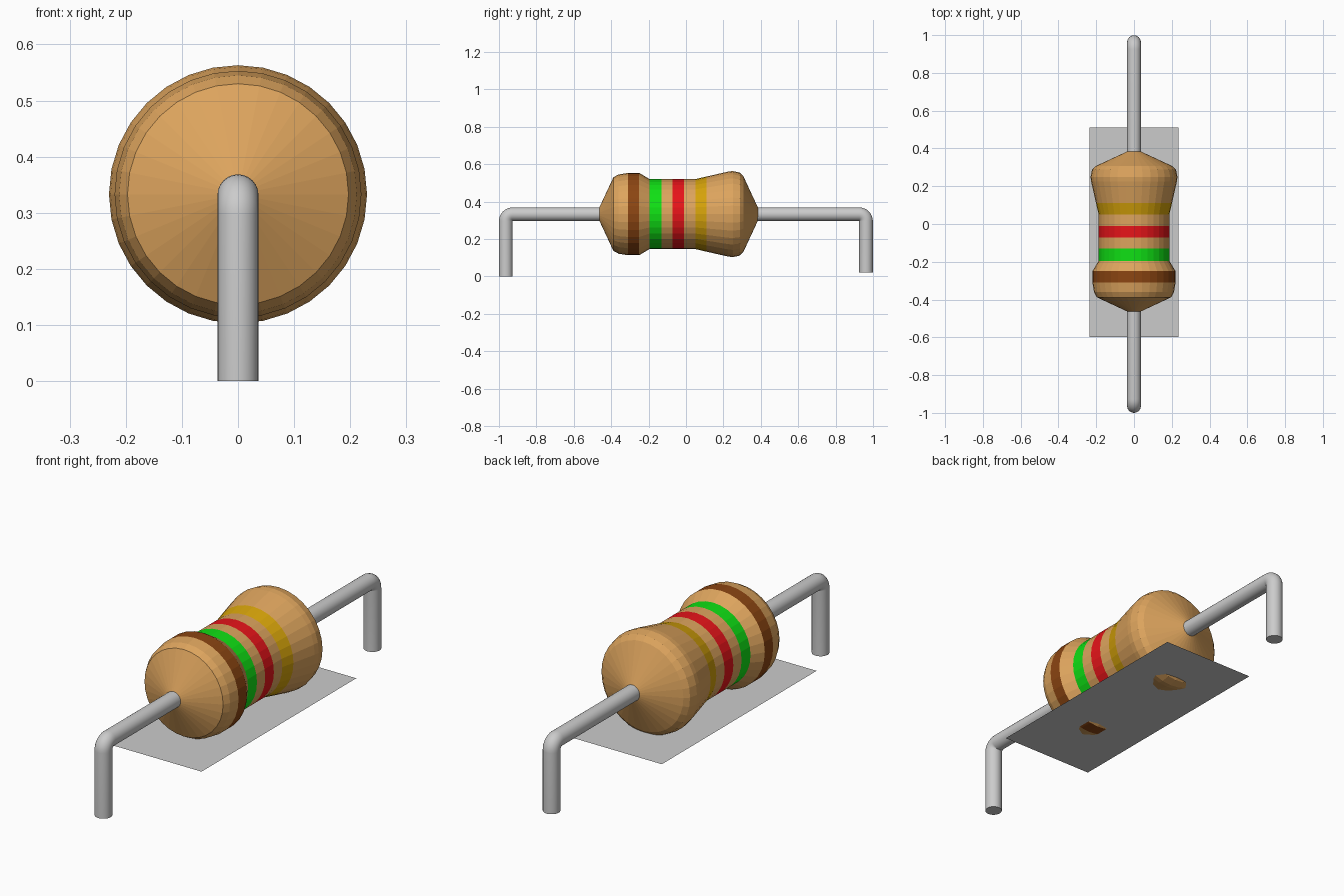
import bpy, bmesh
from math import sin, cos, pi

if "Cube" in bpy.data.objects:
    bpy.data.objects.remove(bpy.data.objects["Cube"])

AXIS_Z = 0.333


def material(name, rgb):
    m = bpy.data.materials.new(name)
    m.diffuse_color = (*rgb, 1)
    m.use_nodes = True
    m.node_tree.nodes["Principled BSDF"].inputs["Base Color"].default_value = m.diffuse_color
    return m


def finish(bm, name, mats=()):
    bmesh.ops.recalc_face_normals(bm, faces=bm.faces)
    me = bpy.data.meshes.new(name)
    bm.to_mesh(me)
    bm.free()
    for m in mats:
        me.materials.append(m)
    ob = bpy.data.objects.new(name, me)
    bpy.context.collection.objects.link(ob)
    return ob


def skin(rings, mat_ids=None):
    """Bridge equal-sized rings of points into a capped tube."""
    bm = bmesh.new()
    vs = [[bm.verts.new(p) for p in r] for r in rings]
    n = len(vs[0])
    for i, (a, b) in enumerate(zip(vs, vs[1:])):
        for k in range(n):
            f = bm.faces.new((a[k], a[(k + 1) % n], b[(k + 1) % n], b[k]))
            f.material_index = mat_ids[i] if mat_ids else 0
    bm.faces.new(vs[0])
    bm.faces.new(vs[-1])
    return bm


# Colours: base tan followed by the four bands
mats = [material("tan", (0.72, 0.37, 0.11)),
        material("brown", (0.26, 0.06, 0.006)),
        material("green", (0.005, 0.75, 0.007)),
        material("red", (0.8, 0.007, 0.01)),
        material("gold", (0.66, 0.36, 0.003))]

# Body: faceted lathe along y, (y, radius, material of the next section)
profile = [(-0.463, 0.036, 0), (-0.388, 0.197, 0), (-0.36, 0.212, 0),
           (-0.31, 0.22, 1), (-0.25, 0.22, 0), (-0.195, 0.187, 2),
           (-0.131, 0.187, 0), (-0.072, 0.187, 3), (-0.01, 0.187, 0),
           (0.05, 0.187, 4), (0.11, 0.201, 0), (0.225, 0.227, 0),
           (0.25, 0.23, 0), (0.288, 0.222, 0), (0.307, 0.202, 0),
           (0.384, 0.036, 0)]
N = 32
rings = [[(r * sin(2 * pi * k / N), y, AXIS_Z + r * cos(2 * pi * k / N))
          for k in range(N)] for y, r, _ in profile]
finish(skin(rings, [p[2] for p in profile]), "resistor_body", mats)


# Leads: round wire with a tight right-angle bend down to the board
def lead(name, side, y_body, y_leg, z_foot, r=0.0365, n=24, steps=8):
    zc = AXIS_Z - 0.001
    frames = [(y_leg, z_foot, 0)]
    for i in range(steps + 1):
        a = pi / 2 * i / steps
        frames.append((y_leg - r + r * cos(a), zc - r + r * sin(a), a))
    frames.append((y_body, zc, pi / 2))
    rings = []
    for y, z, a in frames:
        ring = []
        for k in range(n):
            t = 2 * pi * k / n
            u = r * 0.999 * cos(t)
            ring.append((r * sin(t), side * (y + u * cos(a)), z + u * sin(a)))
        rings.append(ring)
    ob = finish(skin(rings), name)
    bpy.ops.object.select_all(action='DESELECT')
    bpy.context.view_layer.objects.active = ob
    ob.select_set(True)
    bpy.ops.object.shade_smooth_by_angle()


lead("front_lead", -1, 0.45, 0.9635, 0.0)
lead("back_lead", 1, 0.37, 0.9625, 0.02)

# Flat plate under the body, just cut by the two bulges
bm = bmesh.new()
bm.faces.new([bm.verts.new((x, y, 0.12)) for x, y in
              ((-0.236, -0.598), (0.236, -0.598), (0.236, 0.51), (-0.236, 0.51))])
finish(bm, "base_plate")
